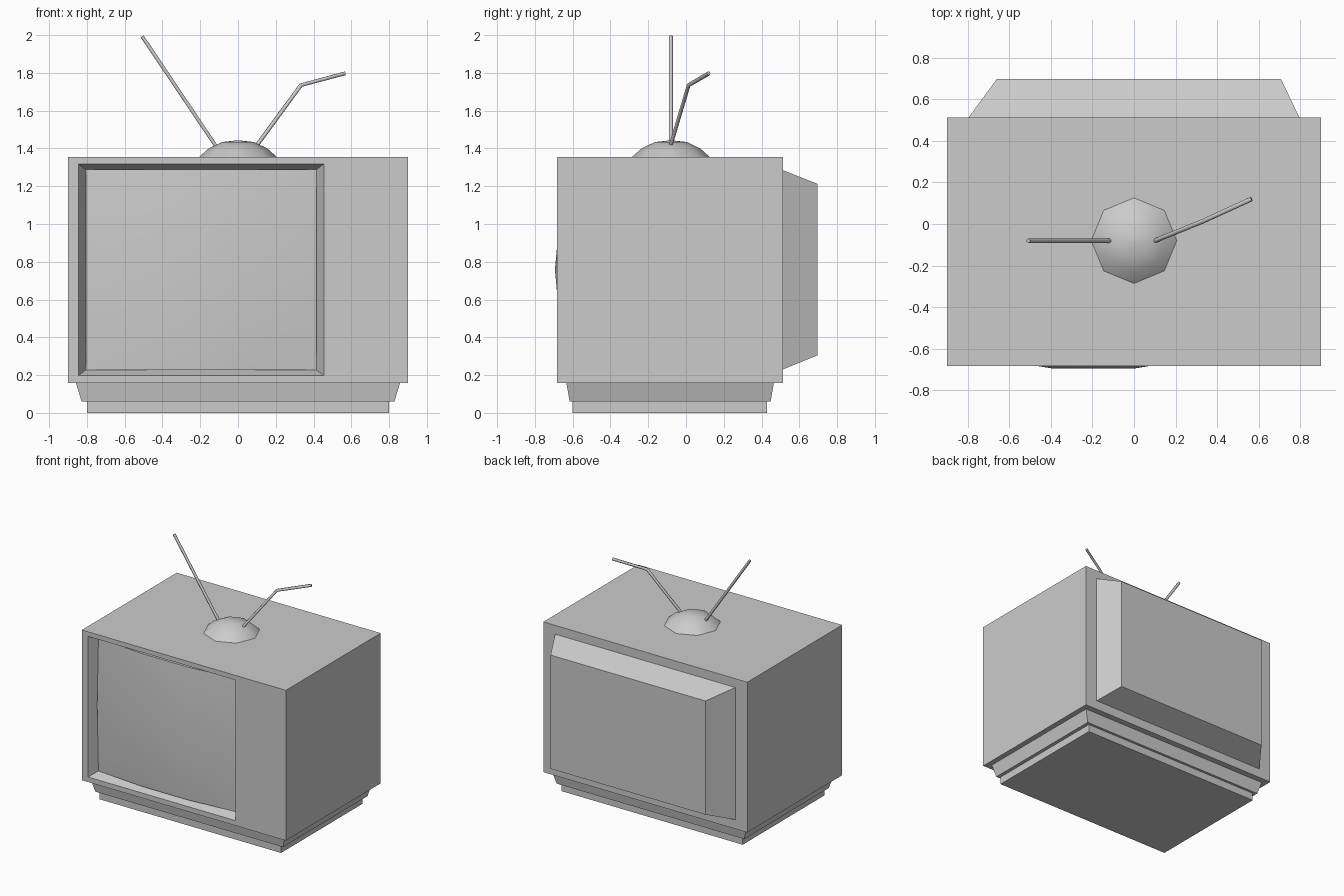
import bpy, bmesh, math

if "Cube" in bpy.data.objects:
    bpy.data.objects.remove(bpy.data.objects["Cube"])


def make_object(name, bm, smooth=False):
    bmesh.ops.recalc_face_normals(bm, faces=bm.faces[:])
    mesh = bpy.data.meshes.new(name)
    bm.to_mesh(mesh)
    bm.free()
    obj = bpy.data.objects.new(name, mesh)
    bpy.context.collection.objects.link(obj)
    if smooth:
        bpy.context.view_layer.objects.active = obj
        obj.select_set(True)
        bpy.ops.object.shade_smooth_by_angle(angle=math.radians(40))
        obj.select_set(False)
    return obj


def loft(name, rings, smooth=False):
    """Skin consecutive rings of points and cap both ends."""
    bm = bmesh.new()
    loops = [[bm.verts.new(p) for p in ring] for ring in rings]
    for a, b in zip(loops, loops[1:]):
        n = len(a)
        for i in range(n):
            j = (i + 1) % n
            bm.faces.new((a[i], a[j], b[j], b[i]))
    bm.faces.new(loops[0])
    bm.faces.new(loops[-1])
    return make_object(name, bm, smooth)


def rect_y(y, x0, x1, z0, z1):
    return [(x0, y, z0), (x1, y, z0), (x1, y, z1), (x0, y, z1)]


def rect_z(z, x, y0, y1):
    return [(-x, y0, z), (x, y0, z), (x, y1, z), (-x, y1, z)]


# Cabinet with the bevelled screen recess
loft("cabinet", [
    rect_y(0.513, -0.9, 0.9, 0.157, 1.355),
    rect_y(-0.682, -0.9, 0.9, 0.157, 1.355),
    rect_y(-0.682, -0.845, 0.455, 0.197, 1.318),
    rect_y(-0.60, -0.805, 0.415, 0.228, 1.288),
])

# Tapered housing on the back
loft("rear_housing", [
    rect_y(0.50, -0.80, 0.80, 0.225, 1.29),
    rect_y(0.513, -0.795, 0.795, 0.23, 1.285),
    rect_y(0.697, -0.66, 0.707, 0.305, 1.212),
])

# Two-step plinth
loft("plinth_upper", [rect_z(0.06, 0.828, -0.616, 0.448),
                      rect_z(0.158, 0.858, -0.633, 0.465)])
loft("plinth_lower", [rect_z(0.0, 0.80, -0.60, 0.428),
                      rect_z(0.061, 0.80, -0.60, 0.428)])

# Bulging picture tube: 3 x 2 grid with a short skirt back to the recess floor
bm = bmesh.new()
COLS, ROWS = 3, 2
grid = []
for r in range(ROWS + 1):
    w = 2 * r / ROWS - 1
    row = []
    for c in range(COLS + 1):
        u = 2 * c / COLS - 1
        drop = math.hypot(0.069 * (abs(u) > 0.5), 0.049 * w)
        row.append(bm.verts.new((-0.195 + 0.61 * u, -0.694 + drop, 0.758 + 0.53 * w)))
    grid.append(row)
for r in range(ROWS):
    for c in range(COLS):
        bm.faces.new((grid[r][c], grid[r][c + 1], grid[r + 1][c + 1], grid[r + 1][c]))
rim = bmesh.ops.extrude_edge_only(bm, edges=[e for e in bm.edges if e.is_boundary])
for v in rim["geom"]:
    if isinstance(v, bmesh.types.BMVert):
        v.co.y = -0.598
make_object("screen", bm, smooth=True)

# Eight-sided dome that holds the aerials
dome = [(0.207, 1.354), (0.155, 1.40), (0.085, 1.434), (0.004, 1.443)]
loft("aerial_dome", [[(r * math.cos(i * math.pi / 4), -0.08 + r * math.sin(i * math.pi / 4), z)
                      for i in range(8)] for r, z in dome], smooth=True)


# Aerial rods
def rod(name, points):
    curve = bpy.data.curves.new(name, "CURVE")
    curve.dimensions = "3D"
    curve.bevel_depth = 0.011
    curve.bevel_resolution = 1
    curve.use_fill_caps = True
    spline = curve.splines.new("POLY")
    spline.points.add(len(points) - 1)
    for p, co in zip(spline.points, points):
        p.co = (*co, 1)
    bpy.context.collection.objects.link(bpy.data.objects.new(name, curve))


rod("left_aerial", [(-0.112, -0.08, 1.405), (-0.508, -0.08, 1.994)])
rod("right_aerial", [(0.095, -0.083, 1.41), (0.333, 0.014, 1.735), (0.565, 0.12, 1.797)])
